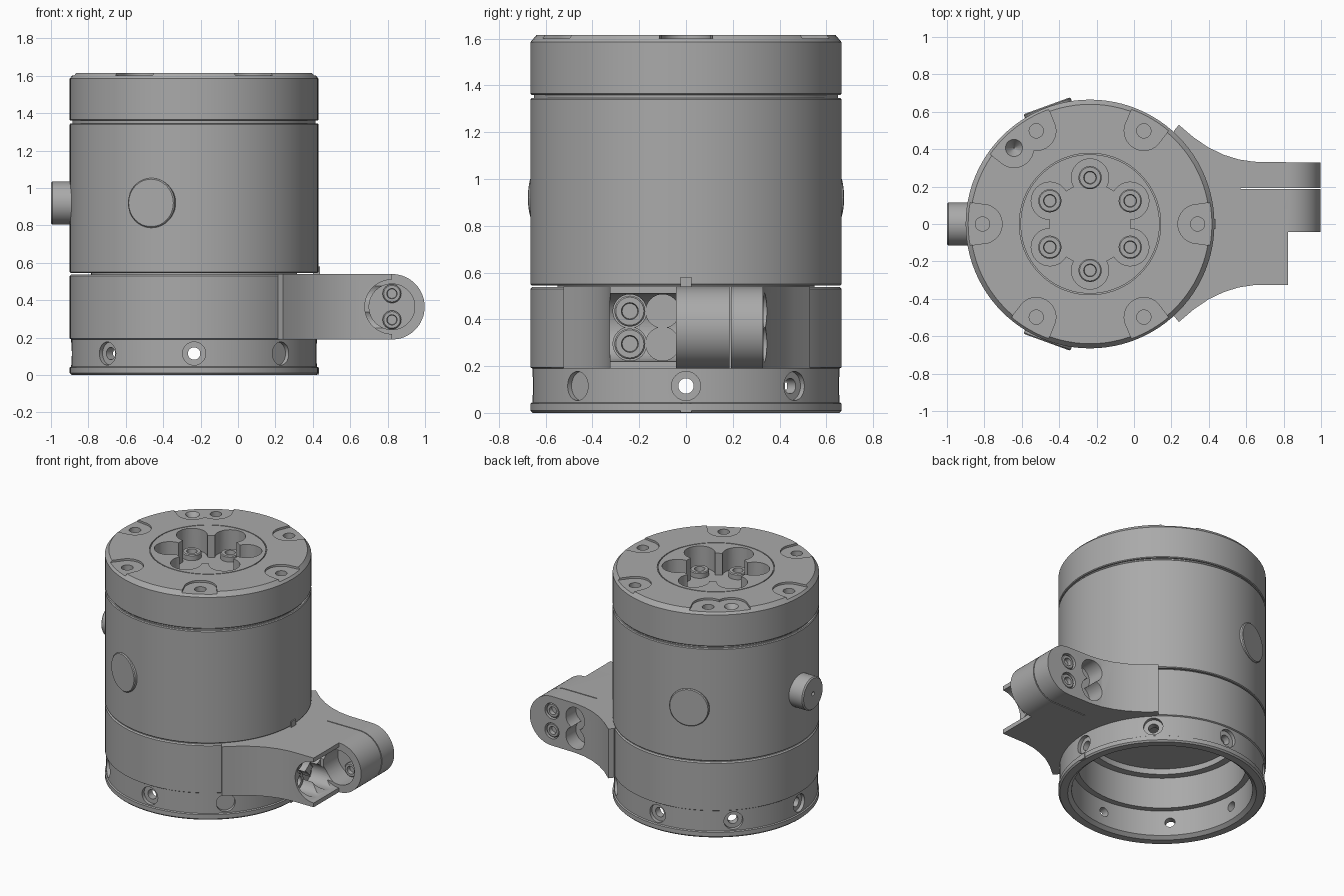
import bpy, bmesh
from math import cos, sin, pi, radians
from mathutils import Vector, Matrix

old = bpy.data.objects.get("Cube")
if old:
    bpy.data.objects.remove(old, do_unlink=True)

GREY = (0.40, 0.40, 0.40, 1)
metal = bpy.data.materials.new("satin_grey")
metal.use_nodes = True
metal.diffuse_color = GREY
metal.node_tree.nodes["Principled BSDF"].inputs["Base Color"].default_value = GREY

AX = -0.235          # x of the main cylinder axis
R = 0.665            # main radius
parts = []


def make(name, bm):
    bmesh.ops.remove_doubles(bm, verts=bm.verts, dist=1e-5)
    bmesh.ops.recalc_face_normals(bm, faces=bm.faces)
    me = bpy.data.meshes.new(name)
    bm.to_mesh(me)
    bm.free()
    me.materials.append(metal)
    ob = bpy.data.objects.new(name, me)
    bpy.context.collection.objects.link(ob)
    parts.append(ob)
    return ob


def lathe(name, profile, segs=96, matrix=Matrix.Translation((AX, 0, 0))):
    """Revolve a closed (radius, height) profile about z, then place it."""
    bm = bmesh.new()
    rings = []
    for r, h in profile:
        if r == 0:
            rings.append([bm.verts.new((0, 0, h))] * segs)
        else:
            rings.append([bm.verts.new((r * cos(2 * pi * i / segs), r * sin(2 * pi * i / segs), h))
                          for i in range(segs)])
    for a, b in zip(rings, rings[1:] + rings[:1]):
        for i in range(segs):
            j = (i + 1) % segs
            corners = list(dict.fromkeys((a[i], a[j], b[j], b[i])))
            if len(corners) > 2:
                bm.faces.new(corners)
    bm.transform(matrix)
    return make(name, bm)


def aim(pos, direction):
    turn = Vector(direction).to_track_quat('Z', 'Y').to_matrix().to_4x4()
    return Matrix.Translation(pos) @ turn


def cyl(name, r, start, end, segs=32, r2=None):
    start, end = Vector(start), Vector(end)
    d = end - start
    bm = bmesh.new()
    bmesh.ops.create_cone(bm, cap_ends=True, segments=segs, radius1=r,
                          radius2=r if r2 is None else r2, depth=d.length)
    bm.transform(aim((start + end) / 2, d))
    return make(name, bm)


def prism(name, outline, z0, z1):
    bm = bmesh.new()
    face = bm.faces.new([bm.verts.new((x, y, z0)) for x, y in outline])
    up = bmesh.ops.extrude_face_region(bm, geom=[face])["geom"]
    bmesh.ops.translate(bm, vec=(0, 0, z1 - z0), verts=[v for v in up if isinstance(v, bmesh.types.BMVert)])
    return make(name, bm)


def box(name, x0, x1, y0, y1, z0, z1):
    return prism(name, [(x0, y0), (x1, y0), (x1, y1), (x0, y1)], z0, z1)


def boolean(target, tool, op='DIFFERENCE'):
    mod = target.modifiers.new("cut", 'BOOLEAN')
    mod.operation, mod.solver, mod.object = op, 'EXACT', tool
    bpy.context.view_layer.objects.active = target
    bpy.ops.object.modifier_apply(modifier=mod.name)
    parts.remove(tool)
    bpy.data.objects.remove(tool, do_unlink=True)


def polar(r, degrees, z):
    return Vector((AX + r * cos(radians(degrees)), r * sin(radians(degrees)), z))


def bolt(name, r, pos, direction, depth=0.04):
    lathe(name, [(0, -depth), (r, -depth), (r, -0.006), (r - 0.006, 0), (r * 0.55, 0),
                 (r * 0.5, -depth * 0.7), (0, -depth * 0.7)], 24, aim(pos, direction))


# Lower collar with open underside and eight counterbored radial holes
collar = lathe("lower_collar", [
    (0.605, 0), (0.655, 0), (R, 0.01), (R, 0.04), (0.657, 0.045), (0.657, 0.19),
    (R, 0.195), (R, 0.53), (0.657, 0.538), (0.54, 0.538), (0.54, 0.2), (0.58, 0.2), (0.58, 0.02)])
for k in range(8):
    a = 45 * k
    boolean(collar, cyl("hole", 0.033, polar(0.5, a, 0.115), polar(0.72, a, 0.115)))
    boolean(collar, cyl("counterbore", 0.062, polar(0.63, a, 0.115), polar(0.72, a, 0.115)))

# Main housing with closed ceiling over the hollow
lathe("main_housing", [
    (0, 0.46), (0.49, 0.46), (0.49, 0.42), (0.55, 0.42), (0.55, 0.545), (0.66, 0.545), (R, 0.55),
    (R, 1.34), (0.66, 1.346), (0.65, 1.346), (0.65, 1.365), (0, 1.365)])

# Top cap with rim chamfer and a fine ring seam
TOP = 1.615
cap = lathe("top_cap", [
    (0, 1.36), (0.66, 1.36), (R, 1.365), (R, 1.585), (0.64, TOP), (0.378, TOP),
    (0.378, TOP - 0.01), (0.372, TOP - 0.01), (0.372, TOP), (0, TOP)])

# Shallow rim pads, open to the outside, then their holes
for a in (0, 60, 120, 135, 180, 240, 300):
    c, far = polar(0.575, a, 0), polar(0.75, a, 0)
    out = (far - c).normalized()
    side = Vector((-out.y, out.x, 0))
    arc = [c + 0.105 * (side * cos(t) - out * sin(t)) for t in (pi * i / 20 for i in range(21))]
    outline = [far + 0.13 * side] + arc + [far - 0.13 * side]
    boolean(cap, prism("pad", [(p.x, p.y) for p in outline], TOP - 0.014, TOP + 0.05))
for a in range(0, 360, 60):
    boolean(cap, cyl("hole", 0.038, polar(0.575, a, 1.5), polar(0.575, a, 1.7)))
boolean(cap, cyl("dimple", 0.004, polar(0.575, 135, 1.54), polar(0.575, 135, 1.61), r2=0.052))

# Flower-shaped centre pocket with six socket bolts
FLOOR = 1.46
corners = [polar(0.248, 30 + 60 * k, 0) for k in range(6)]
boolean(cap, prism("hexagon", [(p.x, p.y) for p in corners], FLOOR, 1.7))
for k, p in enumerate(corners):
    boolean(cap, cyl("lobe", 0.1, (p.x, p.y, FLOOR), (p.x, p.y, 1.7)))
    bolt(f"pocket_bolt_{k + 1}", 0.062, (p.x, p.y, FLOOR + 0.04), (0, 0, 1), 0.045)

# Round flat covers on both sides of the housing
for name, a in (("front_cover", -110), ("back_cover", 110)):
    lathe(name, [(0, -0.05), (0.133, -0.05), (0.133, 0.002), (0.127, 0.008), (0, 0.008)],
          48, aim(polar(R, a, 0.92), polar(1, a, 0) - polar(0, a, 0)))

# Side stub with a small centre hole
lathe("side_stub", [(0, 0), (0.115, 0), (0.115, 0.142), (0.107, 0.15), (0.014, 0.15),
                    (0.014, 0.12), (0, 0.12)], 48, aim((-0.85, 0, 0.92), (-1, 0, 0)))

# Index marks above and below the collar
box("upper_index", 0.4, 0.438, -0.024, 0.024, 0.535, 0.58)
box("lower_index", 0.4, 0.434, -0.024, 0.024, 0.002, 0.04)

# Bracket: flared arm plus a rounded boss
Z0, Z1, BX, BZ = 0.19, 0.54, 0.823, 0.365
flare = [(0.215, 0.5), (0.24, 0.53), (0.32, 0.462), (0.4, 0.408), (0.48, 0.37),
         (0.56, 0.345), (0.64, 0.333)]
outline = flare + [(BX, 0.33), (BX, -0.325)] + [(x, -y + 0.006) for x, y in reversed(flare)]
bracket = prism("bracket", outline, Z0, Z1)
boolean(bracket, cyl("boss", 0.175, (BX, -0.042, BZ), (BX, 0.33, BZ), 64), 'UNION')
boolean(bracket, cyl("bore_clearance", 0.63, (AX, 0, 0.1), (AX, 0, 0.7), 96))
# Cradle bore running into the boss
boolean(bracket, cyl("cradle", 0.145, (BX, -0.4, BZ), (BX, -0.042, BZ), 64))
boolean(bracket, cyl("bore", 0.122, (BX, -0.1, BZ), (BX, 0.12, BZ), 64))
# Clamp slot across the boss
boolean(bracket, box("slot", 0.57, 1.1, 0.186, 0.193, 0.1, 0.6))
for k, z in enumerate((BZ - 0.07, BZ + 0.07)):
    # Bolts seen in the bore, at the back and inside the cradle
    bolt(f"bore_bolt_{k + 1}", 0.05, (BX, 0.09, z), (0, -1, 0))
    boolean(bracket, cyl("back_counterbore", 0.056, (BX, 0.29, z), (BX, 0.4, z)))
    bolt(f"back_bolt_{k + 1}", 0.05, (BX, 0.322, z), (0, 1, 0))
    boolean(bracket, cyl("back_pocket", 0.078, (0.635, 0.22, z), (0.635, 0.45, z)))
    for y in (-0.24, -0.1):
        boolean(bracket, cyl("cradle_counterbore", 0.072, (0.6, y, z), (0.8, y, z)))
    bolt(f"cradle_bolt_{k + 1}", 0.066, (0.64, -0.24, z), (1, 0, 0))

# Smooth the round walls, keep edges crisp
bpy.ops.object.select_all(action='DESELECT')
for ob in parts:
    ob.select_set(True)
bpy.context.view_layer.objects.active = parts[0]
bpy.ops.object.shade_smooth_by_angle(angle=radians(25))
